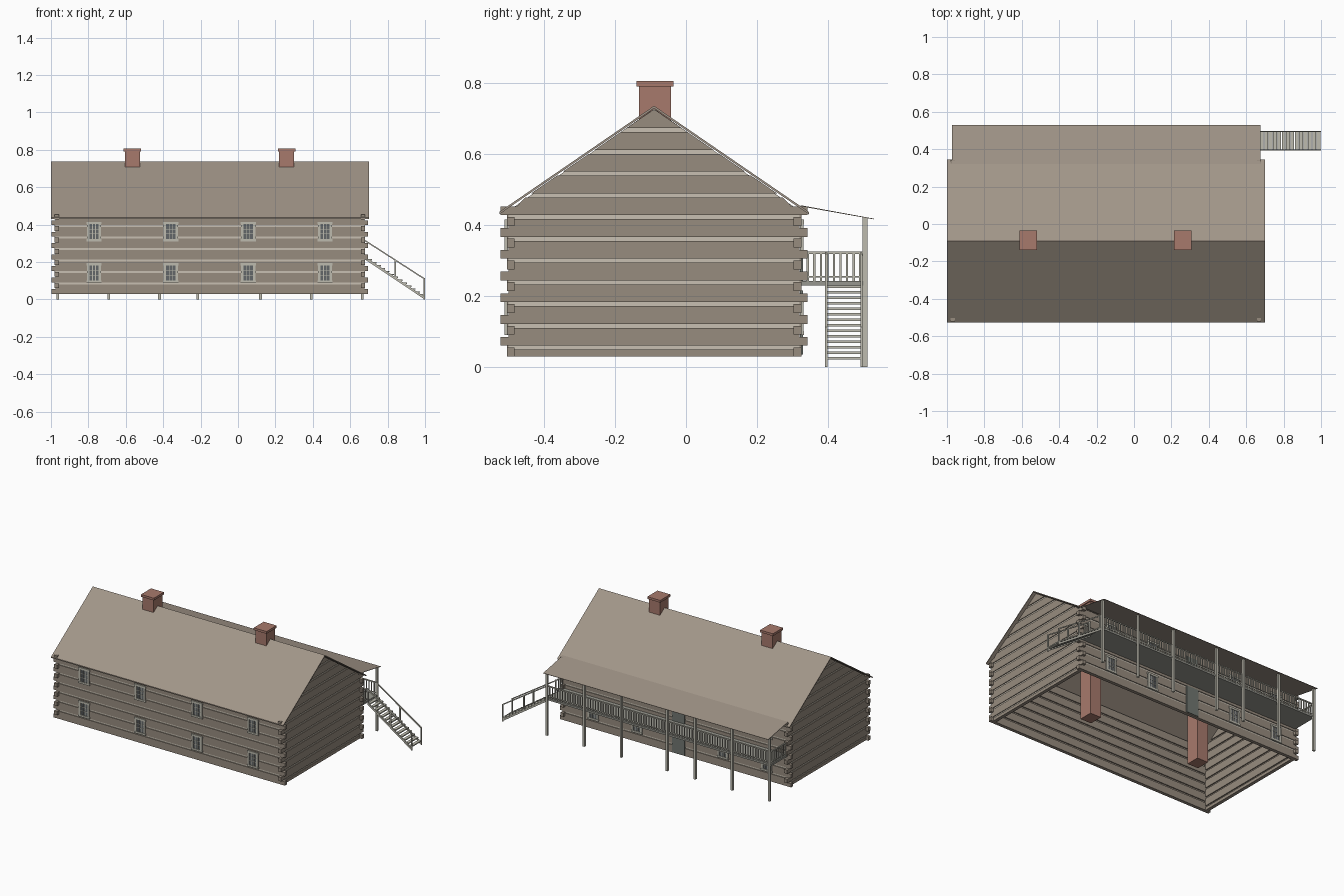
import bpy, bmesh, math
from mathutils import Vector

if "Cube" in bpy.data.objects:
    bpy.data.objects.remove(bpy.data.objects["Cube"])


def material(name, rgb):
    m = bpy.data.materials.new(name)
    m.diffuse_color = tuple((c / 255) ** 2.2 for c in rgb) + (1,)
    m.use_nodes = True
    m.node_tree.nodes["Principled BSDF"].inputs["Base Color"].default_value = m.diffuse_color
    return m


LOG = material("log_brown", (150, 139, 126))
CHINK = material("chinking", (199, 191, 177))
ROOF = material("roof_brown", (160, 148, 135))
BRICK = material("brick_red", (166, 121, 108))
TRIM = material("grey_trim", (188, 186, 173))
GLASS = material("dark_glass", (98, 102, 104))
DECK = material("weathered_deck", (150, 150, 142))
DOOR = material("door_grey", (112, 118, 112))


class Part:
    """Collects simple solids into one named object."""

    def __init__(self, name, *mats):
        self.name, self.mats, self.bm = name, mats, bmesh.new()

    def prism(self, base, offset):
        a = [self.bm.verts.new(p) for p in base]
        b = [self.bm.verts.new(Vector(p) + Vector(offset)) for p in base]
        n = len(a)
        faces = [a, b[::-1]] + [[a[i], b[i], b[(i + 1) % n], a[(i + 1) % n]] for i in range(n)]
        for f in faces:
            self.bm.faces.new(f)

    def box(self, x0, x1, y0, y1, z0, z1):
        self.prism([(x0, y0, z0), (x1, y0, z0), (x1, y1, z0), (x0, y1, z0)], (0, 0, z1 - z0))

    def side(self, profile, x0, x1):
        self.prism([(x0, y, z) for y, z in profile], (x1 - x0, 0, 0))

    def done(self, rule=None):
        bmesh.ops.recalc_face_normals(self.bm, faces=self.bm.faces)
        if rule:
            for f in self.bm.faces:
                f.material_index = rule(f)
        me = bpy.data.meshes.new(self.name)
        self.bm.to_mesh(me)
        self.bm.free()
        for m in self.mats:
            me.materials.append(m)
        ob = bpy.data.objects.new(self.name, me)
        bpy.context.collection.objects.link(ob)
        return ob


# Main dimensions
XL, XR, YF, YB = -0.98, 0.68, -0.505, 0.325
RIDGE_Y, RIDGE_Z, SLOPE = -0.09, 0.736, 0.685
BASE, PITCH, LOG_H, END_H = 0.03, 0.0613, 0.050, 0.025
IN, THICK = 0.005, 0.022


def roof_half(z):
    return min(YB - RIDGE_Y, (RIDGE_Z - 0.006 - z) / SLOPE)


# Wall panels: mortar outside, brown inside
walls = Part("wall_panels", LOG, CHINK)
for y in (YF + IN, YB - IN - 0.01):
    walls.box(XL + IN, XR - IN, y, y + 0.01, BASE, 0.445)
w = YB - RIDGE_Y - IN
gable = [(RIDGE_Y - w, BASE), (RIDGE_Y + w, BASE), (RIDGE_Y + w, 0.44),
         (RIDGE_Y, RIDGE_Z - 0.008), (RIDGE_Y - w, 0.44)]
for x in (XL + IN, XR - IN - 0.01):
    walls.side(gable, x, x + 0.01)


def mortar(f):
    c, n = f.calc_center_median(), f.normal
    mid_x, mid_y = (XL + XR) / 2, RIDGE_Y
    out_x = abs(n.x) > 0.9 and abs(c.x - mid_x) > (XR - XL) / 2 - IN - 0.002
    out_y = abs(n.y) > 0.9 and abs(c.y - mid_y) > w - 0.002 and abs(c.x - mid_x) < 0.1
    return int((out_x and n.x * (c.x - mid_x) > 0) or (out_y and n.y * (c.y - mid_y) > 0))


walls.done(mortar)

# Front and back logs with notched ends
logs = Part("long_logs", LOG)
for y0, y1 in ((YF, YF + THICK), (YB - THICK, YB)):
    for k in range(7):
        z = BASE + k * PITCH
        logs.box(XL + IN + 0.001, XR - IN - 0.001, y0, y1, z, z + LOG_H)
        logs.box(-0.996, 0.696, y0, y1, z, z + END_H)
logs.done()

# Side logs, stepping up into the gables
logs = Part("gable_logs", LOG)
for x0, x1 in ((XL, XL + THICK), (XR - THICK, XR)):
    logs.box(x0, x1, YF + IN, YB - IN, BASE, BASE + 0.02)
    for k in range(12):
        z = 0.06 + k * PITCH
        z1 = min(z + LOG_H, RIDGE_Z - 0.012)
        if z1 <= z:
            break
        a, b = roof_half(z) - IN, max(roof_half(z1) - IN, 0.002)
        logs.side([(RIDGE_Y - a, z), (RIDGE_Y + a, z), (RIDGE_Y + b, z1), (RIDGE_Y - b, z1)], x0, x1)
        if k < 7:
            logs.box(x0, x1, -0.522, 0.342, z, z + END_H)
logs.done()

# Gabled roof and porch roof
roof = Part("main_roof", ROOF)
h, t = 0.436, 0.007
eave = RIDGE_Z - h * SLOPE
for s in (-1, 1):
    roof.side([(RIDGE_Y, RIDGE_Z), (RIDGE_Y + s * h, eave),
               (RIDGE_Y + s * h, eave - t), (RIDGE_Y, RIDGE_Z - t)], -1.0, 0.70)
roof.done()
roof = Part("porch_roof", ROOF)
roof.side([(0.322, 0.456), (0.53, 0.418), (0.53, 0.416), (0.322, 0.453)], -0.972, 0.675)
roof.done()

# Chimneys running down to the ground floor
for i, x in enumerate((-0.565, 0.26)):
    c = Part("chimney_%d" % (i + 1), BRICK)
    c.box(x - 0.04, x + 0.04, -0.133, -0.042, BASE, 0.792)
    c.box(x - 0.047, x + 0.047, -0.14, -0.035, 0.791, 0.806)
    c.done()

# Windows: frame bars, glazing bars and panes
frames, panes, doors = Part("window_frames", TRIM), Part("window_panes", GLASS), Part("doors", DOOR)


def window(x, z, face, out):
    def bar(part, x0, x1, z0, z1, d):
        y = face + out * d
        part.box(x0, x1, min(y, face - out * 0.004), max(y, face - out * 0.004), z0, z1)
    bw, wd, ht = 0.013, 0.038, 0.105
    bar(panes, x - wd, x + wd, z, z + ht, 0.002)
    for s in (-1, 1):
        bar(frames, x + s * wd - (bw if s > 0 else 0), x + s * wd + (bw if s < 0 else 0), z, z + ht, 0.006)
        bar(frames, x + s * 0.008 - 0.0015, x + s * 0.008 + 0.0015, z, z + ht, 0.004)
    bar(frames, x - wd - 0.003, x + wd + 0.003, z, z + 0.012, 0.007)
    bar(frames, x - wd - 0.003, x + wd + 0.003, z + ht - 0.013, z + ht, 0.007)
    for f in (0.38, 0.62):
        bar(frames, x - wd, x + wd, z + ht * f - 0.0015, z + ht * f + 0.0015, 0.004)


for z in (0.09, 0.31):
    for x in (-0.77, -0.36, 0.055, 0.465):
        window(x, z, YF, -1)
    for x in (-0.82, -0.50, 0.13, 0.45):
        window(x, z, YB, 1)
for z0, z1 in ((0.035, 0.215), (0.243, 0.415)):
    doors.box(-0.22, -0.13, YB - 0.004, YB + 0.005, z0, z1)
for p in (frames, panes, doors):
    p.done()

# Balcony deck, posts and railings
DX0, DX1, DY = -0.972, 0.672, 0.50
deck = Part("balcony_deck", DECK)
deck.box(DX0, DX1, YB - 0.003, DY, 0.23, 0.242)
deck.done()
posts = Part("porch_posts", TRIM)
for x in (0.664, 0.392, 0.12, -0.215, -0.42, -0.692, -0.964):
    posts.box(x - 0.007, x + 0.007, 0.497, 0.511, 0, 0.421)
posts.done()
rail = Part("balcony_railing", TRIM)
TOP = 0.325
rail.box(DX0, DX1, DY - 0.009, DY, TOP - 0.006, TOP)
rail.box(DX0, DX1, DY - 0.007, DY - 0.002, 0.252, 0.257)
n = 88
for i in range(n + 1):
    x = DX0 + 0.004 + (DX1 - DX0 - 0.008) * i / n
    rail.box(x - 0.003, x + 0.003, DY - 0.007, DY - 0.002, 0.24, TOP - 0.003)
for x, y_end in ((DX0 + 0.005, DY), (DX1 - 0.005, 0.395)):
    rail.box(x - 0.004, x + 0.004, YB, y_end, TOP - 0.006, TOP)
    rail.box(x - 0.003, x + 0.003, YB, y_end, 0.252, 0.257)
    y = YB + 0.018
    while y < y_end:
        rail.box(x - 0.003, x + 0.003, y - 0.003, y + 0.003, 0.24, TOP - 0.003)
        y += 0.0185
rail.done()

# Side staircase with sloping handrails
stairs = Part("staircase", TRIM)
SX0, SX1 = 0.672, 0.998
for y in (0.392, 0.491):
    def slope(z0, z1, d):
        stairs.prism([(SX0, y, z0), (SX1, y, z1), (SX1, y, z1 - d), (SX0, y, z0 - d)], (0, 0.007, 0))
    slope(0.232, 0.014, 0.014)
    slope(0.323, 0.113, 0.008)
    for x, z0, z1 in ((0.84, 0.11, 0.212), (0.995, 0.0, 0.113), (0.676, 0.225, 0.322)):
        stairs.box(x - 0.004, x + 0.004, y, y + 0.007, z0, z1)
steps = 14
for i in range(steps):
    f = (i + 0.5) / steps
    x, z = SX0 + (SX1 - SX0) * f, 0.236 - 0.218 * f
    stairs.box(x - 0.010, x + 0.010, 0.394, 0.496, z - 0.005, z + 0.002)
stairs.done()
